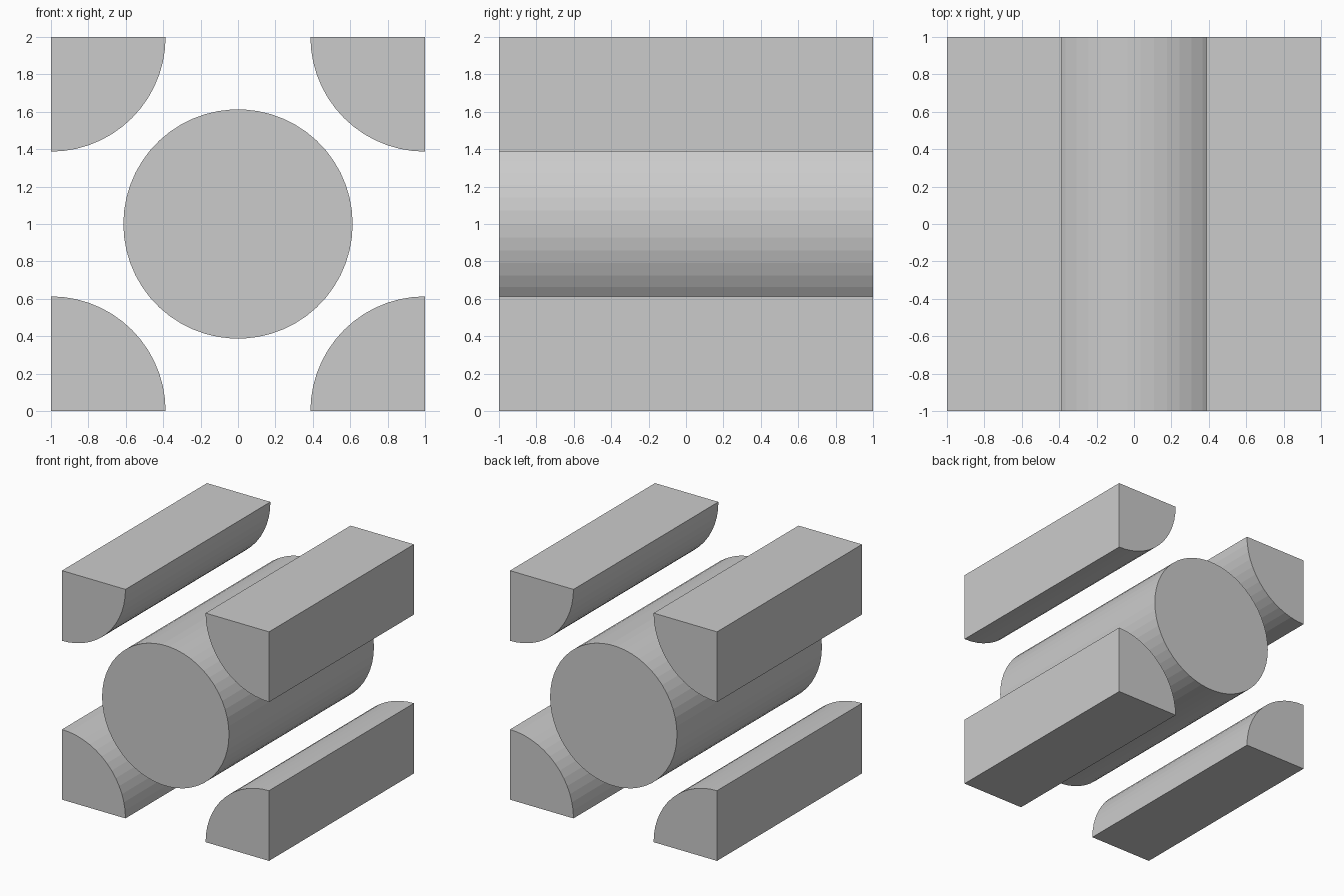
import bpy, bmesh
from math import sin, cos, pi

if "Cube" in bpy.data.objects:
    bpy.data.objects.remove(bpy.data.objects["Cube"])

R = 0.613   # rod radius


def prism(name, outline):
    """Extrude an x-z outline along y from -1 to 1."""
    bm = bmesh.new()
    face = bm.faces.new([bm.verts.new((x, -1, z)) for x, z in outline])
    ext = bmesh.ops.extrude_face_region(bm, geom=[face], use_keep_orig=True)
    verts = [v for v in ext["geom"] if isinstance(v, bmesh.types.BMVert)]
    bmesh.ops.translate(bm, verts=verts, vec=(0, 2, 0))
    bmesh.ops.recalc_face_normals(bm, faces=bm.faces)
    mesh = bpy.data.meshes.new(name)
    bm.to_mesh(mesh)
    bm.free()
    bpy.context.collection.objects.link(bpy.data.objects.new(name, mesh))


# Full round rod through the middle
SIDES = 54
prism("centre_rod", [(R * cos(2 * pi * i / SIDES), 1 + R * sin(2 * pi * i / SIDES))
                     for i in range(SIDES)])

# Quarter rods along the four long edges of the cube
STEPS = 14
for sx, side in ((-1, "left"), (1, "right")):
    for sz, level in ((-1, "lower"), (1, "upper")):
        cx, cz = sx, 1 + sz
        arc = [(cx - sx * R * cos(pi / 2 * i / STEPS), cz - sz * R * sin(pi / 2 * i / STEPS))
               for i in range(STEPS + 1)]
        prism(f"{level}_{side}_quarter_rod", [(cx, cz)] + arc)
